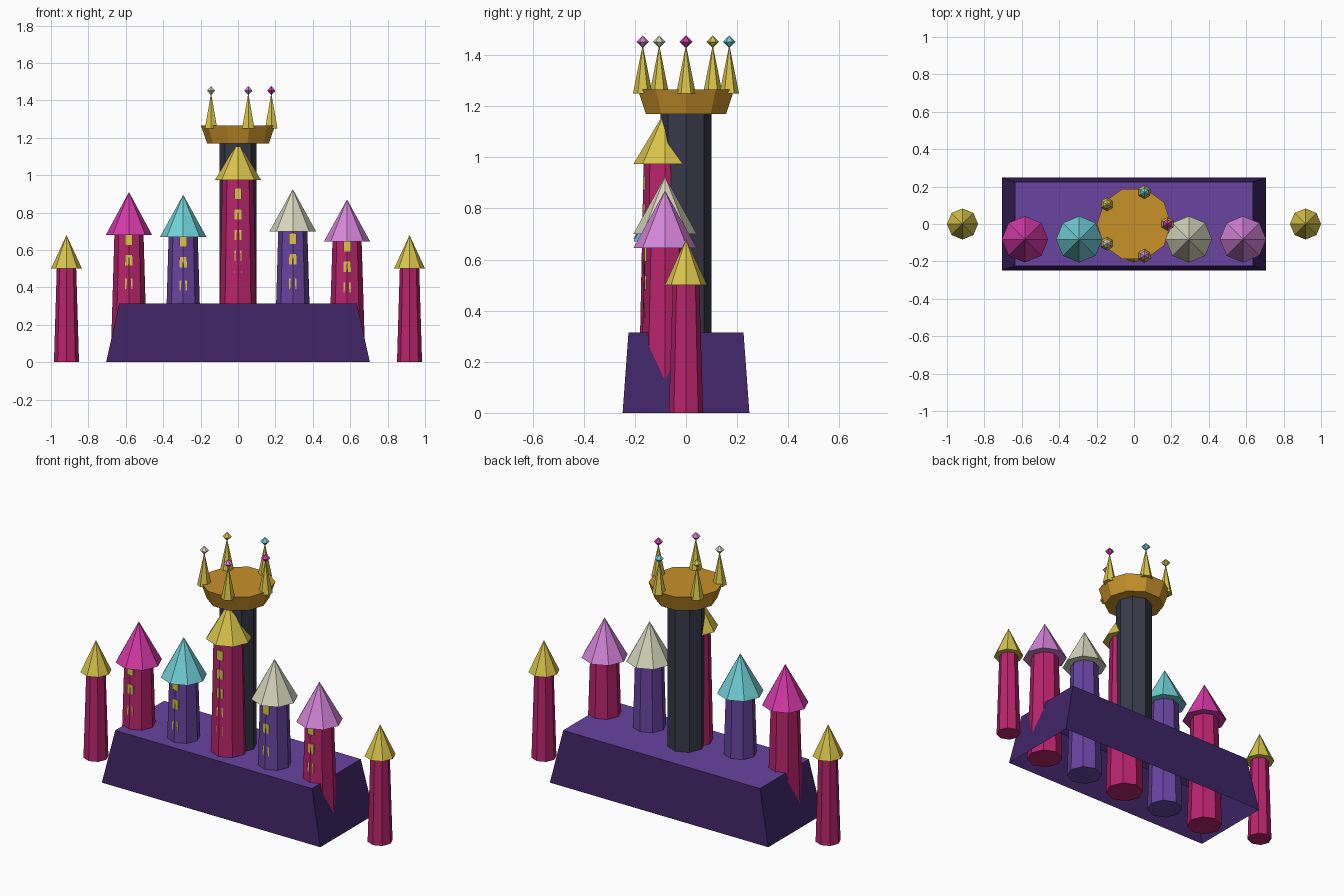
import bpy, bmesh, math
from mathutils import Matrix, Vector

if "Cube" in bpy.data.objects:
    bpy.data.objects.remove(bpy.data.objects["Cube"])


def lin(c):
    return c / 12.92 if c <= 0.04045 else ((c + 0.055) / 1.055) ** 2.4


def material(name, hexcode):
    m = bpy.data.materials.new(name)
    rgb = [lin(int(hexcode[i:i + 2], 16) / 255) for i in (0, 2, 4)]
    m.diffuse_color = (*rgb, 1)
    m.use_nodes = True
    m.node_tree.nodes["Principled BSDF"].inputs["Base Color"].default_value = m.diffuse_color
    return m


RASPBERRY = material("raspberry", "B8246C")
PINK = material("hot pink", "D63AA8")
CYAN = material("cyan", "70D0D6")
CREAM = material("cream", "D6D6BE")
VIOLET = material("violet", "D484D8")
GOLD = material("gold", "D8C44A")
ORANGE = material("orange gold", "C8922A")
CHARCOAL = material("charcoal", "383A4A")
PURPLE = material("purple", "6844A0")
DARK = material("dark purple", "402566")


def finish(name, bm, *mats):
    me = bpy.data.meshes.new(name)
    bm.to_mesh(me)
    bm.free()
    for m in mats:
        me.materials.append(m)
    ob = bpy.data.objects.new(name, me)
    bpy.context.collection.objects.link(ob)
    return ob


def cone(name, mat, x, y, z0, z1, r0, r1=0.0, sides=8, turn=0.0):
    """Capped prism, frustum or cone standing between z0 and z1."""
    bm = bmesh.new()
    place = Matrix.Translation((x, y, (z0 + z1) / 2)) @ Matrix.Rotation(turn, 4, 'Z')
    bmesh.ops.create_cone(bm, cap_ends=True, segments=sides, radius1=r0,
                          radius2=r1, depth=z1 - z0, matrix=place)
    return finish(name, bm, mat)


def box(name, mat, center, size):
    bm = bmesh.new()
    bmesh.ops.create_cube(bm, size=1, matrix=Matrix.Translation(center)
                          @ Matrix.Diagonal((*size, 1)))
    return finish(name, bm, mat)


# Sloped base, open underneath, with a lighter top
bm = bmesh.new()
bmesh.ops.create_cube(bm, size=1)
for v in bm.verts:
    top = v.co.z > 0
    hx, hy = (0.635, 0.225) if top else (0.705, 0.248)
    v.co = Vector((math.copysign(hx, v.co.x), math.copysign(hy, v.co.y),
                   0.315 if top else 0))
bm.normal_update()
for f in bm.faces:
    f.material_index = 1 if f.normal.z > 0.9 else 0
bmesh.ops.delete(bm, geom=[f for f in bm.faces if f.normal.z < -0.9], context='FACES')
finish("base", bm, DARK, PURPLE)

# Row of front towers with roofs, windows and doors
ROW_Y = -0.082
towers = [  # name, x, wall, roof, eave z, tip z, bottom radius, top radius, window heights
    ("far_left", -0.583, RASPBERRY, PINK, 0.68, 0.91, 0.098, 0.078, (0.655, 0.545, 0.42)),
    ("left", -0.293, PURPLE, CYAN, 0.67, 0.895, 0.098, 0.078, (0.645, 0.535, 0.41)),
    ("center", 0.0, RASPBERRY, GOLD, 0.973, 1.18, 0.104, 0.084, (0.9, 0.79, 0.68, 0.57, 0.46)),
    ("right", 0.293, PURPLE, CREAM, 0.70, 0.925, 0.098, 0.078, (0.66, 0.55, 0.42)),
    ("far_right", 0.583, RASPBERRY, VIOLET, 0.645, 0.87, 0.098, 0.078, (0.62, 0.51, 0.40)),
]
for name, x, wall, roof, eave, tip, r0, r1, heights in towers:
    cone(name + "_tower", wall, x, ROW_Y, 0, eave, r0, r1)
    cone(name + "_roof", roof, x, ROW_Y, eave, tip, 0.124)
    for i, z in enumerate(heights):
        # flat plates that the tower ridge partly splits
        box(f"{name}_window_{i + 1}", GOLD, (x, ROW_Y - r1 + 0.001, z), (0.04, 0.008, 0.055))
    box(name + "_door", GOLD, (x, ROW_Y - r0, 0.045), (0.04, 0.008, 0.055))

# Free-standing outer turrets
for side, x in (("left", -0.917), ("right", 0.917)):
    cone(side + "_turret", RASPBERRY, x, 0, 0, 0.5, 0.067, 0.052)
    cone(side + "_turret_roof", GOLD, x, 0, 0.5, 0.68, 0.083)

# Tall central keep with a ten-sided crown
cone("keep", CHARCOAL, 0, 0, 0.3, 1.175, 0.1, 0.1)
cone("crown", ORANGE, 0, 0, 1.17, 1.265, 0.165, 0.198, sides=10, turn=math.pi / 2)

# Crown spikes, each with a gem on its tip
for i, mat in enumerate((PINK, CYAN, GOLD, CREAM, VIOLET)):
    a = math.tau * i / 5
    x, y = 0.178 * math.cos(a), 0.178 * math.sin(a)
    cone(f"crown_spike_{i + 1}", GOLD, x, y, 1.25, 1.44, 0.038, sides=6)
    bm = bmesh.new()
    bmesh.ops.create_uvsphere(bm, u_segments=6, v_segments=2, radius=0.025,
                              matrix=Matrix.Translation((x, y, 1.452)))
    finish(f"crown_gem_{i + 1}", bm, mat)
